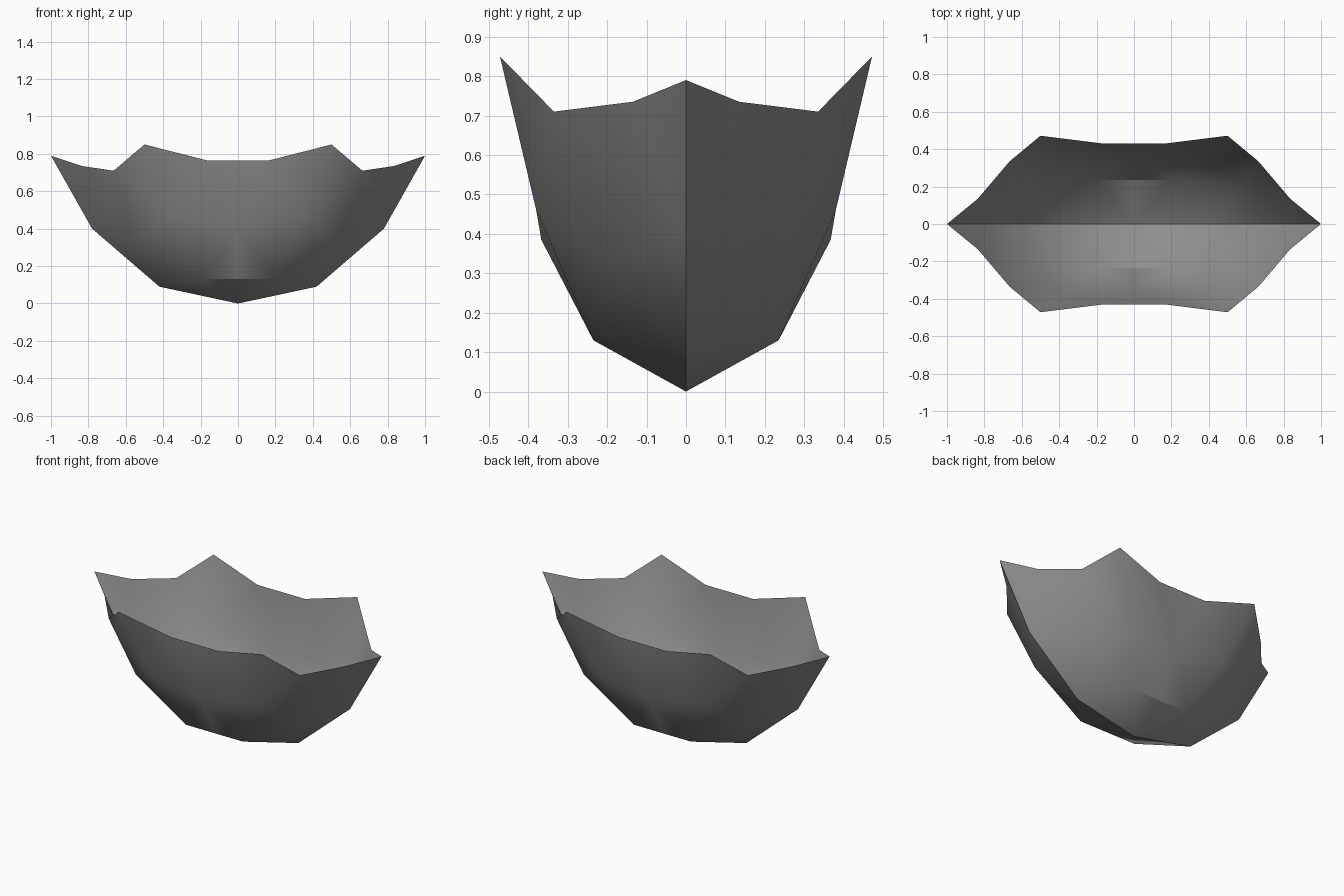
import bpy, bmesh, math

if "Cube" in bpy.data.objects:
    bpy.data.objects.remove(bpy.data.objects["Cube"])

# Key points of one quarter of the bowl (x >= 0, y <= 0)
points = {
    # keel line
    "keel0": (0, 0, 0), "keel1": (0.42, 0, 0.09),
    "keel2": (0.78, 0, 0.40), "tip": (1.0, 0, 0.79),
    # lower side
    "base_mid": (0, -0.235, 0.13), "base": (0.2, -0.235, 0.13),
    "bilge": (0.57, -0.2, 0.33),
    # upper side
    "side_mid": (0, -0.367, 0.385), "side": (0.35, -0.38, 0.46),
    # rim
    "rim1": (0.835, -0.135, 0.735), "rim2": (0.665, -0.335, 0.71),
    "rim3": (0.5, -0.472, 0.85), "rim4": (0.165, -0.43, 0.765),
    "rim_mid": (0, -0.43, 0.765),
}
faces = """keel0 keel1 base
keel0 base base_mid
keel1 bilge base
keel1 keel2 bilge
base_mid base side_mid
base side side_mid
base bilge side
keel2 tip rim1
keel2 rim1 rim2
keel2 rim2 bilge
bilge rim2 side
side rim2 rim3
side rim3 rim4
side rim4 side_mid
side_mid rim4 rim_mid"""

# Bowl shell: quarter patch, mirrored across both centre planes
bm = bmesh.new()
verts = {name: bm.verts.new(co) for name, co in points.items()}
for line in faces.splitlines():
    bm.faces.new([verts[n] for n in line.split()])
for axis in (0, 1):
    geom = bm.verts[:] + bm.edges[:] + bm.faces[:]
    copy = bmesh.ops.duplicate(bm, geom=geom)["geom"]
    moved = [g for g in copy if isinstance(g, bmesh.types.BMVert)]
    for v in moved:
        v.co[axis] *= -1
    bmesh.ops.reverse_faces(
        bm, faces=[g for g in copy if isinstance(g, bmesh.types.BMFace)])
    bmesh.ops.remove_doubles(bm, verts=bm.verts[:], dist=0.0005)

mesh = bpy.data.meshes.new("bowl_shell")
bm.to_mesh(mesh)
bm.free()
bowl = bpy.data.objects.new("bowl_shell", mesh)
bpy.context.collection.objects.link(bowl)

# Plain grey
grey = bpy.data.materials.new("grey")
grey.diffuse_color = (0.27, 0.27, 0.27, 1)
grey.use_nodes = True
grey.node_tree.nodes["Principled BSDF"].inputs["Base Color"].default_value = grey.diffuse_color
mesh.materials.append(grey)

# Soft facets, sharp keel
bpy.context.view_layer.objects.active = bowl
bowl.select_set(True)
bpy.ops.object.shade_smooth_by_angle(angle=math.radians(30))
